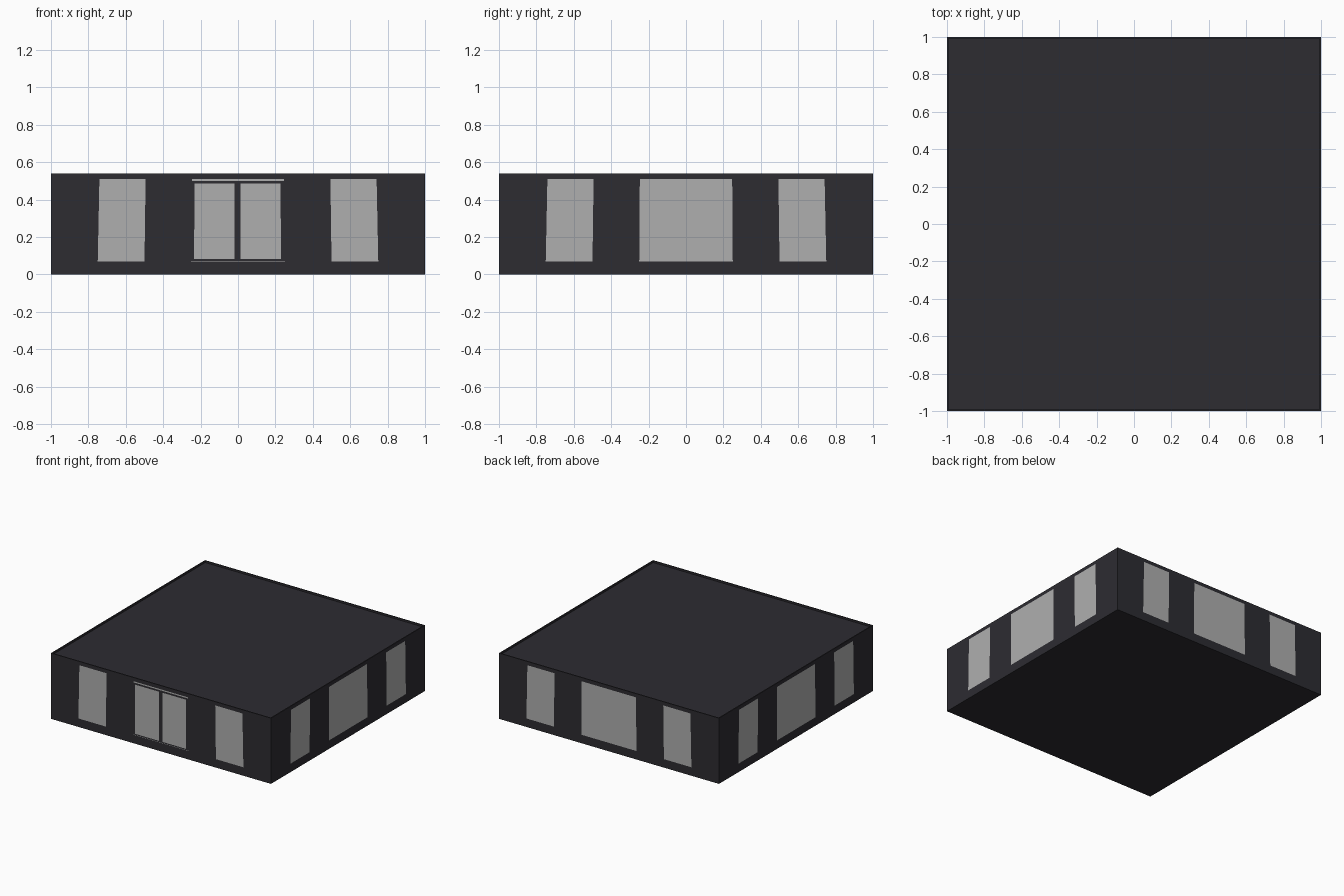
import bpy, bmesh
from math import pi
from mathutils import Matrix

if "Cube" in bpy.data.objects:
    bpy.data.objects.remove(bpy.data.objects["Cube"])

HEIGHT = 0.54


def material(name, rgb):
    mat = bpy.data.materials.new(name)
    mat.diffuse_color = (*rgb, 1)
    mat.use_nodes = True
    mat.node_tree.nodes["Principled BSDF"].inputs["Base Color"].default_value = mat.diffuse_color
    return mat


dark = material("dark_wall", (0.026, 0.025, 0.031))
glass = material("pale_glass", (0.43, 0.43, 0.43))


def finish(name, bm, mat):
    mesh = bpy.data.meshes.new(name)
    bm.to_mesh(mesh)
    bm.free()
    mesh.materials.append(mat)
    obj = bpy.data.objects.new(name, mesh)
    bpy.context.collection.objects.link(obj)
    return obj


# Building block with a thin lip round a slightly sunken roof
bm = bmesh.new()
bmesh.ops.create_cube(bm, size=1, matrix=Matrix.Translation((0, 0, HEIGHT / 2))
                      @ Matrix.Diagonal((2, 2, HEIGHT, 1)))
roof = max(bm.faces, key=lambda f: f.calc_center_median().z)
bmesh.ops.inset_region(bm, faces=[roof], thickness=0.012)
inner = bmesh.ops.extrude_face_region(bm, geom=[roof])
bmesh.ops.delete(bm, geom=[roof], context='FACES')
verts = [v for v in inner["geom"] if isinstance(v, bmesh.types.BMVert)]
bmesh.ops.translate(bm, verts=verts, vec=(0, 0, -0.015))
bmesh.ops.recalc_face_normals(bm, faces=bm.faces)
finish("building_block", bm, dark)


def panel(name, x0, x1, z0, z1, mat, turn=0, out=1.001):
    """Flat panel on a wall; its sides lean inward slightly towards the top."""
    def lean(x, z):
        return x * (1 - 0.012 * (z - 0.07) / 0.44)
    corners = [(x0, z0), (x1, z0), (x1, z1), (x0, z1)]
    bm = bmesh.new()
    bm.faces.new([bm.verts.new((lean(x, z), -out, z)) for x, z in corners])
    bm.transform(Matrix.Rotation(turn, 4, 'Z'))
    return finish(name, bm, mat)


# Three windows on every wall
for i, side in enumerate(("front", "right", "back", "left")):
    for part, x0, x1 in (("left", -0.75, -0.5), ("middle", -0.25, 0.25), ("right", 0.5, 0.75)):
        panel(f"{side}_{part}_window", x0, x1, 0.07, 0.51, glass, i * pi / 2)

# Double door over the middle front window: dark frame and two panes
panel("door_frame", -0.255, 0.255, 0.073, 0.501, dark, out=1.002)
for name, x0, x1 in (("left_door_pane", -0.235, -0.018), ("right_door_pane", 0.014, 0.23)):
    panel(name, x0, x1, 0.083, 0.487, glass, out=1.003)
